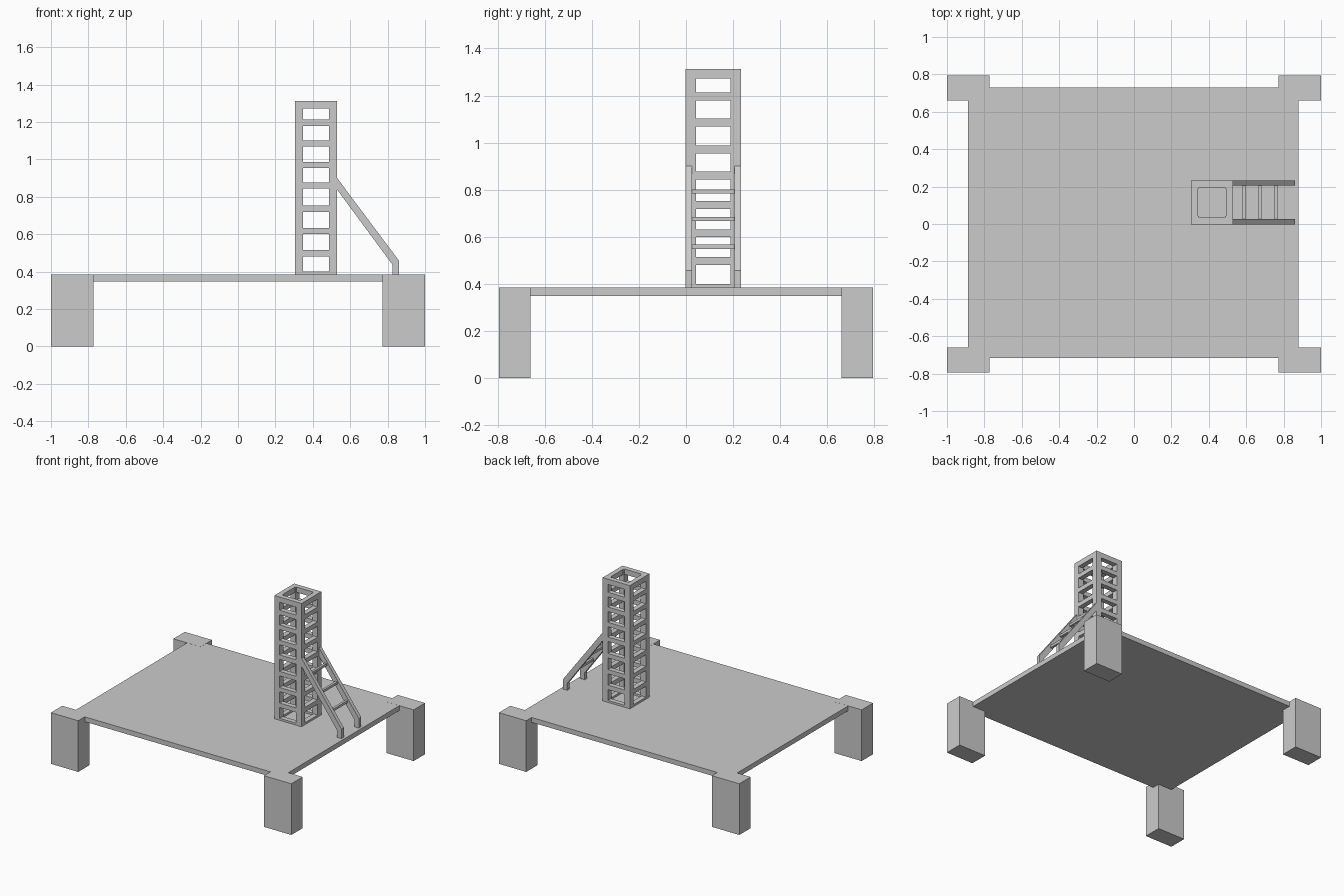
import bpy, bmesh

if "Cube" in bpy.data.objects:
    bpy.data.objects.remove(bpy.data.objects["Cube"])


def add_box(bm, x, y, z):
    """Add an axis-aligned box given its (min, max) ranges."""
    r = bmesh.ops.create_cube(bm, size=1)
    for v in r["verts"]:
        v.co = [lo + (hi - lo) * (c + 0.5) for c, (lo, hi) in zip(v.co, (x, y, z))]


def finish(name, bm):
    bmesh.ops.recalc_face_normals(bm, faces=bm.faces)
    mesh = bpy.data.meshes.new(name)
    bm.to_mesh(mesh)
    bm.free()
    obj = bpy.data.objects.new(name, mesh)
    bpy.context.collection.objects.link(obj)
    return obj


def box(name, x, y, z):
    bm = bmesh.new()
    add_box(bm, x, y, z)
    return finish(name, bm)


TOP = 0.385

# Deck and four corner legs
box("deck", (-0.887, 0.88), (-0.717, 0.73), (0.348, TOP - 0.0005))
for sx, side in ((-1, "left"), (1, "right")):
    for sy, end in ((-1, "front"), (1, "back")):
        box(f"{end}_{side}_leg", sorted((sx * 0.773, sx * 1.0)),
            sorted((sy * 0.66, sy * 0.795)), (0, TOP))

# Hollow lattice tower: corner posts joined by rings of bars
X0, X1, Y0, Y1, ZT = 0.304, 0.53, -0.002, 0.233, 1.312
PX, PY, WALL = 0.044, 0.044, 0.037
bars = [(TOP, 0.4), (0.481, 0.515), (0.6, 0.632), (0.719, 0.753), (0.843, 0.877),
        (0.953, 0.987), (1.068, 1.102), (1.179, 1.213), (1.272, ZT)]
bm = bmesh.new()
for px in ((X0, X0 + PX), (X1 - PX, X1)):
    for py in ((Y0, Y0 + PY), (Y1 - PY, Y1)):
        add_box(bm, px, py, (TOP, ZT))
for z in bars:
    for y in ((Y0, Y0 + WALL), (Y1 - WALL, Y1)):
        add_box(bm, (X0 + PX, X1 - PX), y, z)
    for x in ((X0, X0 + WALL), (X1 - WALL, X1)):
        add_box(bm, x, (Y0 + PY, Y1 - PY), z)
finish("lattice_tower", bm)

# Sloping ladder rails with short upright feet
profile = [(0.53, 0.90), (0.862, 0.457), (0.862, TOP), (0.825, TOP),
           (0.825, 0.438), (0.53, 0.838)]
RAIL = 0.028
for name, y in (("front_rail", Y0), ("back_rail", Y1 - RAIL)):
    bm = bmesh.new()
    face = bm.faces.new([bm.verts.new((px, y, pz)) for px, pz in profile])
    ext = bmesh.ops.extrude_face_region(bm, geom=[face], use_keep_orig=True)
    moved = [g for g in ext["geom"] if isinstance(g, bmesh.types.BMVert)]
    bmesh.ops.translate(bm, verts=moved, vec=(0, RAIL, 0))
    finish(name, bm)

# Ladder rungs
for i, (x, z) in enumerate(((0.588, 0.792), (0.674, 0.676), (0.759, 0.558))):
    box(f"rung_{i + 1}", (x - 0.009, x + 0.009), (Y0 + RAIL, Y1 - RAIL),
        (z - 0.009, z + 0.009))
